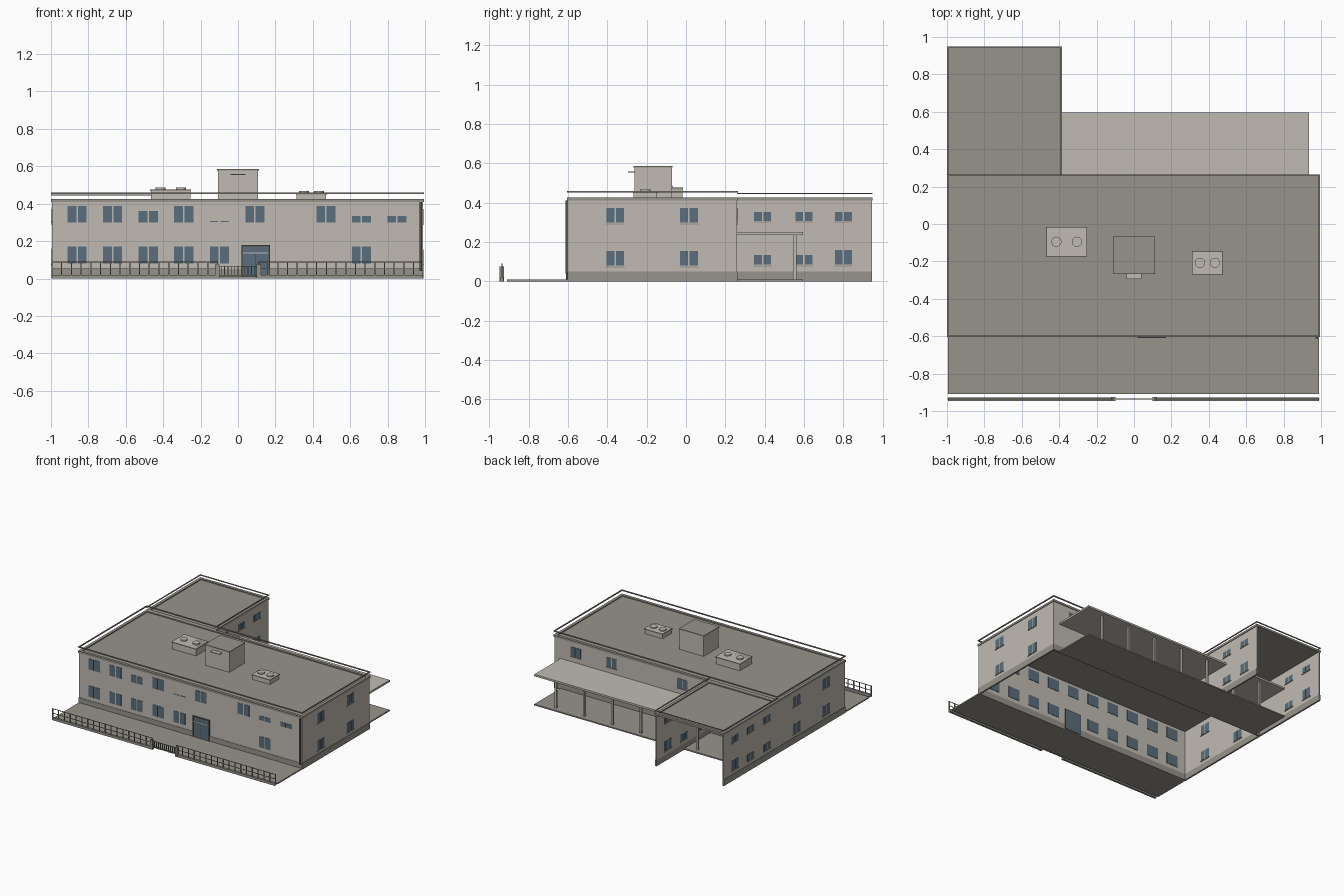
import bpy
import bmesh
from mathutils import Matrix, Vector

default_cube = bpy.data.objects.get("Cube")
if default_cube:
    bpy.data.objects.remove(default_cube)


def make_material(name, red, green, blue):
    material = bpy.data.materials.new(name)
    material.use_nodes = True
    colour = (red, green, blue, 1)
    material.diffuse_color = colour
    material.node_tree.nodes["Principled BSDF"].inputs["Base Color"].default_value = colour
    return material


plaster = make_material("warm plaster", .53, .50, .45)
stone = make_material("grey roofing", .31, .295, .26)
glass = make_material("blue glass", .10, .155, .205)
metal = make_material("dark metal", .09, .09, .085)


def add_box(bm, x0, x1, y0, y1, z0, z1):
    centre = Vector((x0 + x1, y0 + y1, z0 + z1)) / 2
    size = Matrix.Diagonal((x1 - x0, y1 - y0, z1 - z0, 1))
    bmesh.ops.create_cube(bm, size=1, matrix=Matrix.Translation(centre) @ size)


def finish(name, bm, *materials):
    mesh = bpy.data.meshes.new(name)
    bm.to_mesh(mesh)
    bm.free()
    for material in materials:
        mesh.materials.append(material)
    part = bpy.data.objects.new(name, mesh)
    bpy.context.collection.objects.link(part)
    return part


def boxes(name, material, *sizes):
    bm = bmesh.new()
    for size in sizes:
        add_box(bm, *size)
    return finish(name, bm, material)


# Main outline and levels
LEFT, RIGHT, FRONT, BACK = -.995, .99, -.6, .26
WING_X, WING_BACK = -.39, .945
TOP, PLINTH, WALL = .41, .05, .01


def wall_ring(z0, z1, grow):
    """Thin walls of the main block and of the open-backed wing."""
    inner = WALL
    return [
        (LEFT - grow, RIGHT + grow, FRONT - grow, FRONT + inner, z0, z1),
        (LEFT - grow, RIGHT + grow, BACK - inner, BACK + grow, z0, z1),
        (RIGHT - inner, RIGHT + grow, FRONT - grow, BACK + grow, z0, z1),
        (LEFT - grow, LEFT + inner, FRONT - grow, WING_BACK, z0, z1),
        (WING_X - inner, WING_X + grow, BACK, WING_BACK, z0, z1),
    ]


boxes("walls", plaster, *wall_ring(PLINTH, TOP, 0))
boxes("plinth", stone, *wall_ring(0, PLINTH, .003))

# Roof decks with a raised rim and a floating edge rail
boxes("main_roof", stone, (LEFT, RIGHT, FRONT, BACK, TOP, .418))
boxes("wing_roof", stone, (LEFT, WING_X, BACK, WING_BACK, TOP, .418))


def frame(name, x0, x1, y0, y1, z0, z1, width, material):
    boxes(name, material,
          (x0, x1, y0, y0 + width, z0, z1), (x0, x1, y1 - width, y1, z0, z1),
          (x0, x0 + width, y0, y1, z0, z1), (x1 - width, x1, y0, y1, z0, z1))


frame("main_cornice", -1, .995, -.605, .265, TOP, .426, .022, stone)
frame("wing_cornice", -1, -.385, BACK, .948, TOP, .426, .022, stone)
frame("main_roof_rail", -1, .995, -.605, .265, .452, .46, .008, stone)
boxes("wing_roof_rail", stone,
      (-1, -.992, BACK, WING_BACK, .443, .449),
      (-.393, -.385, BACK, WING_BACK, .443, .449),
      (-1, -.385, .94, .948, .443, .449))

# Windows: pairs of panes through a wall, each with a sill
panes, sills = bmesh.new(), bmesh.new()


def window(axis, wall, centre, low, high, half=.051, sill=True):
    """Axis x: wall runs along x. Axis y: wall runs along y."""
    def place(bm, a0, a1, depth0, depth1, z0, z1):
        if axis == "x":
            add_box(bm, a0, a1, depth0, depth1, z0, z1)
        else:
            add_box(bm, depth0, depth1, a0, a1, z0, z1)
    near, far = wall - .002, wall + WALL + .002
    if low < high:
        place(panes, centre - half, centre - .004, near, far, low, high)
        place(panes, centre + .004, centre + half, near, far, low, high)
    if sill:
        place(sills, centre - half - .004, centre + half + .004,
              wall - .005, wall + WALL + .005, low - .009, low - .004)


def column_x(index):
    return -.86 + index * .19


# Front windows, some of them shortened
for index in (0, 1, 3, 5, 7):
    window("x", FRONT, column_x(index), .30, .388, sill=False)
window("x", FRONT, column_x(2), .30, .36, sill=False)
for index in (8, 9):
    window("x", FRONT, column_x(index), .30, .335, sill=False)
for index in (0, 1, 2, 3, 4, 8):
    window("x", FRONT, column_x(index), .08, .17, sill=False)
for side in (-1, 1):
    middle = column_x(4) + side * .029
    add_box(panes, middle - .022, middle + .022, FRONT - .002, FRONT, .302, .308)

# Full-size panes on the inner face of the front wall
for index in range(10):
    for low in (.08, .30):
        if index != 5 or low > .2:
            middle = column_x(index)
            add_box(panes, middle - .051, middle + .051,
                    FRONT + WALL, FRONT + WALL + .003, low, low + .088)

# Side windows
for wall in (LEFT, RIGHT - WALL):
    for y in (-.36, .015):
        window("y", wall, y, .298, .372, .045)
        window("y", wall, y, .08, .154, .045)
for wall in (LEFT, WING_X - WALL):
    for y in (.39, .6, .8):
        window("y", wall, y, .308, .352, .043)
        window("y", wall, y, .085, .16 if y > .7 else .135, .043)

# Rear windows above the canopy
for x in (.8, .48, -.15):
    window("x", BACK - WALL, x, .298, .372, .045)

finish("window_panes", panes, glass)
finish("window_sills", sills, stone)

# Entrance with a dark surround and a small hood
boxes("entrance_glass", glass, (.025, .165, -.606, -.585, .01, .17))
boxes("entrance_frame", metal,
      (.02, .027, -.609, -.585, .01, .178), (.163, .17, -.609, -.585, .01, .178),
      (.02, .17, -.609, -.585, .17, .178), (.092, .097, -.609, -.585, .01, .13))
boxes("entrance_transom", plaster, (.027, .163, -.608, -.6, .133, .14))

# Drain pipe on the front corner
boxes("drain_pipe", metal, (.97, .983, -.612, -.6, .04, TOP))

# Ground slabs, rear canopy and its posts
boxes("front_paving", stone, (LEFT, RIGHT, -.91, FRONT, 0, .01))
boxes("rear_paving", stone, (-.95, .935, BACK, .595, 0, .01))
boxes("rear_canopy", plaster, (-.95, .935, BACK, .595, .235, .25))
boxes("canopy_posts", plaster,
      *[(x - .008, x + .008, .545, .561, .01, .235)
        for x in [.77 - step * .252 for step in range(7)]])

# Rooftop stair house with a ledge
boxes("stair_house", plaster, (-.107, .107, -.263, -.072, .418, .578))
boxes("stair_house_cap", stone, (-.111, .111, -.267, -.068, .578, .586))
boxes("stair_house_ledge", plaster, (-.04, .04, -.295, -.263, .553, .559))


# Rooftop ventilation boxes with round fans
def vent(name, x0, x1, y0, y1, top, fan_gap):
    boxes(name + "_body", plaster, (x0 + .004, x1 - .004, y0 + .004, y1 - .004, .418, top))
    boxes(name + "_cap", stone, (x0, x1, y0, y1, top - .008, top))
    fans = bmesh.new()
    for side in (-1, 1):
        spot = Vector(((x0 + x1) / 2 + side * fan_gap, (y0 + y1) / 2, top + .004))
        bmesh.ops.create_cone(fans, cap_ends=True, segments=24, radius1=.027,
                              radius2=.027, depth=.012, matrix=Matrix.Translation(spot))
    finish(name + "_fans", fans, plaster)


vent("large_vent", -.47, -.25, -.175, -.015, .476, .055)
vent("small_vent", .31, .475, -.27, -.145, .458, .04)

# Street fence: curb, rails and posts on both sides of the gate
curbs, rails = bmesh.new(), bmesh.new()
for start, end in ((LEFT, -.11), (.11, RIGHT)):
    add_box(curbs, start, end, -.945, -.927, 0, .02)
    for z in (.05, .086):
        add_box(rails, start, end, -.938, -.934, z, z + .004)
    count = 17
    for step in range(count + 1):
        x = start + (end - start) * step / count
        add_box(rails, x - .003, x + .003, -.939, -.933, .02, .09)
finish("fence_curbs", curbs, stone)
finish("fence_rails", rails, stone)
boxes("gate_pillars", stone,
      *[(x - .011, x + .011, -.947, -.925, 0, .075) for x in (-.111, .111)])

# Gate bars
gate = bmesh.new()
for step in range(11):
    x = -.09 + step * .018
    add_box(gate, x - .002, x + .002, -.937, -.933, .012, .068)
for z in (.015, .064):
    add_box(gate, -.1, .1, -.938, -.932, z, z + .004)
finish("gate", gate, stone)
